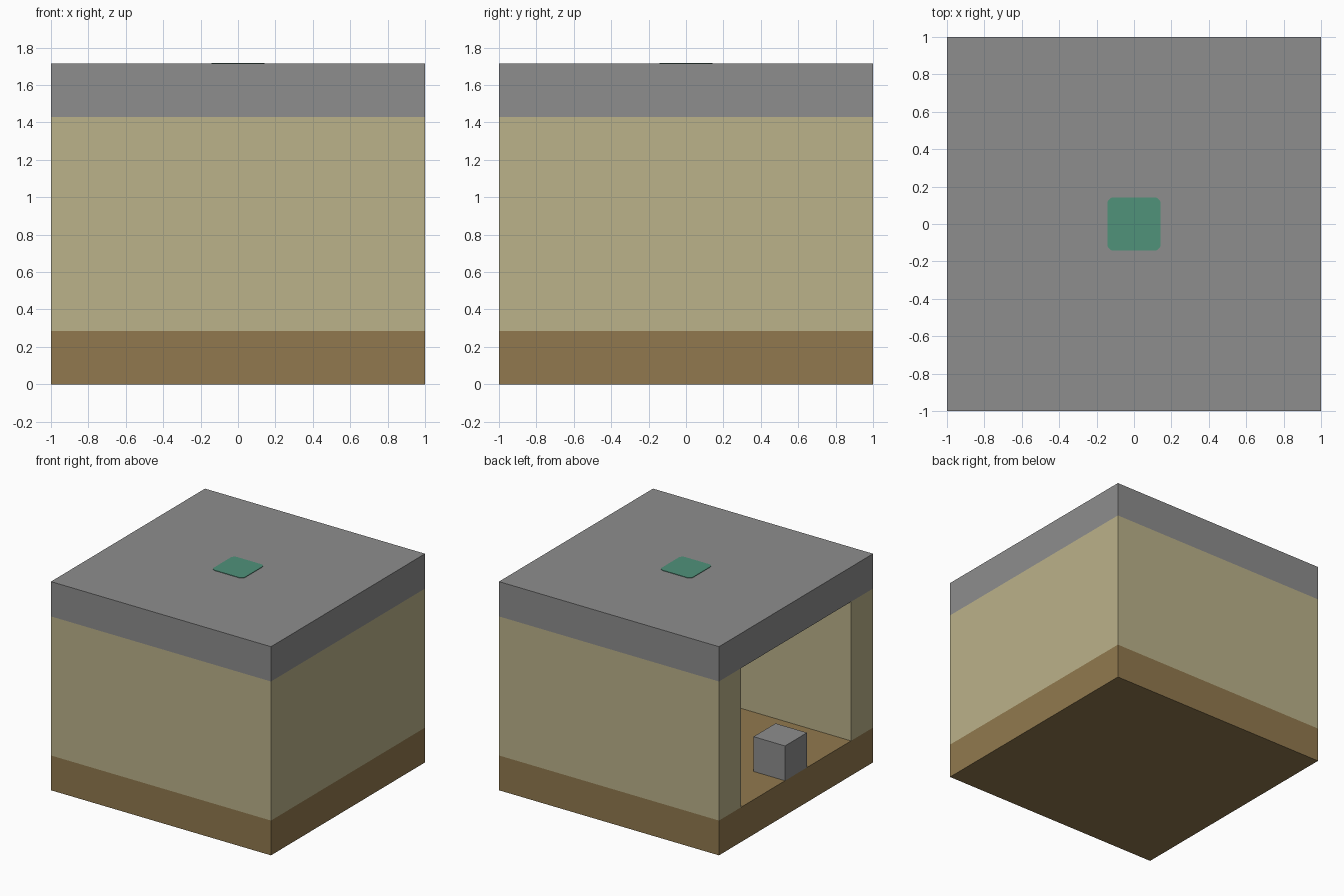
import bpy, bmesh, math

cube = bpy.data.objects.get("Cube")
if cube:
    bpy.data.objects.remove(cube, do_unlink=True)

CELL = 2 / 7          # block size of the grid the shelter is built on
INNER = 1 - CELL      # inner face of the walls


def material(name, rgb):
    lin = [((c / 255 + 0.055) / 1.055) ** 2.4 for c in rgb] + [1]
    mat = bpy.data.materials.new(name)
    mat.use_nodes = True
    mat.diffuse_color = lin
    mat.node_tree.nodes["Principled BSDF"].inputs["Base Color"].default_value = lin
    return mat


def prism(name, outline, z0, z1, mat):
    """Extrude a flat outline from z0 to z1."""
    bm = bmesh.new()
    face = bm.faces.new([bm.verts.new((x, y, z0)) for x, y in outline])
    ext = bmesh.ops.extrude_face_region(bm, geom=[face])
    top = [v for v in ext["geom"] if isinstance(v, bmesh.types.BMVert)]
    bmesh.ops.translate(bm, verts=top, vec=(0, 0, z1 - z0))
    bmesh.ops.recalc_face_normals(bm, faces=bm.faces)
    mesh = bpy.data.meshes.new(name)
    bm.to_mesh(mesh)
    bm.free()
    mesh.materials.append(mat)
    obj = bpy.data.objects.new(name, mesh)
    bpy.context.collection.objects.link(obj)
    return obj


def rect(x0, x1, y0, y1):
    return [(x0, y0), (x1, y0), (x1, y1), (x0, y1)]


def rounded_square(half, radius, steps=5):
    pts = []
    for corner in range(4):
        mid = math.radians(45 + 90 * corner)
        cx = math.copysign(half - radius, math.cos(mid))
        cy = math.copysign(half - radius, math.sin(mid))
        for i in range(steps + 1):
            a = math.radians(90 * (corner + i / steps))
            pts.append((cx + radius * math.cos(a), cy + radius * math.sin(a)))
    return pts


stone = material("stone grey", (141, 141, 141))
sand = material("sand tan", (187, 178, 138))
earth = material("earth brown", (145, 121, 78))
green = material("moss green", (80, 146, 122))

# Floor slab and roof slab
prism("floor", rect(-1, 1, -1, 1), 0, CELL, earth)
prism("roof", rect(-1, 1, -1, 1), 5 * CELL, 6 * CELL, stone)

# Three walls, open on the -x side
prism("walls", [(-1, -1), (1, -1), (1, 1), (-1, 1), (-1, INNER),
                (INNER, INNER), (INNER, -INNER), (-1, -INNER)],
      CELL, 5 * CELL, sand)

# Single block standing in the doorway
prism("doorway_block", rect(-1, -INNER, -CELL / 2, CELL / 2), CELL, 2 * CELL, stone)

# Thin rounded plate in the middle of the roof
prism("roof_plate", rounded_square(CELL / 2, 0.035), 6 * CELL, 6 * CELL + 0.004, green)
